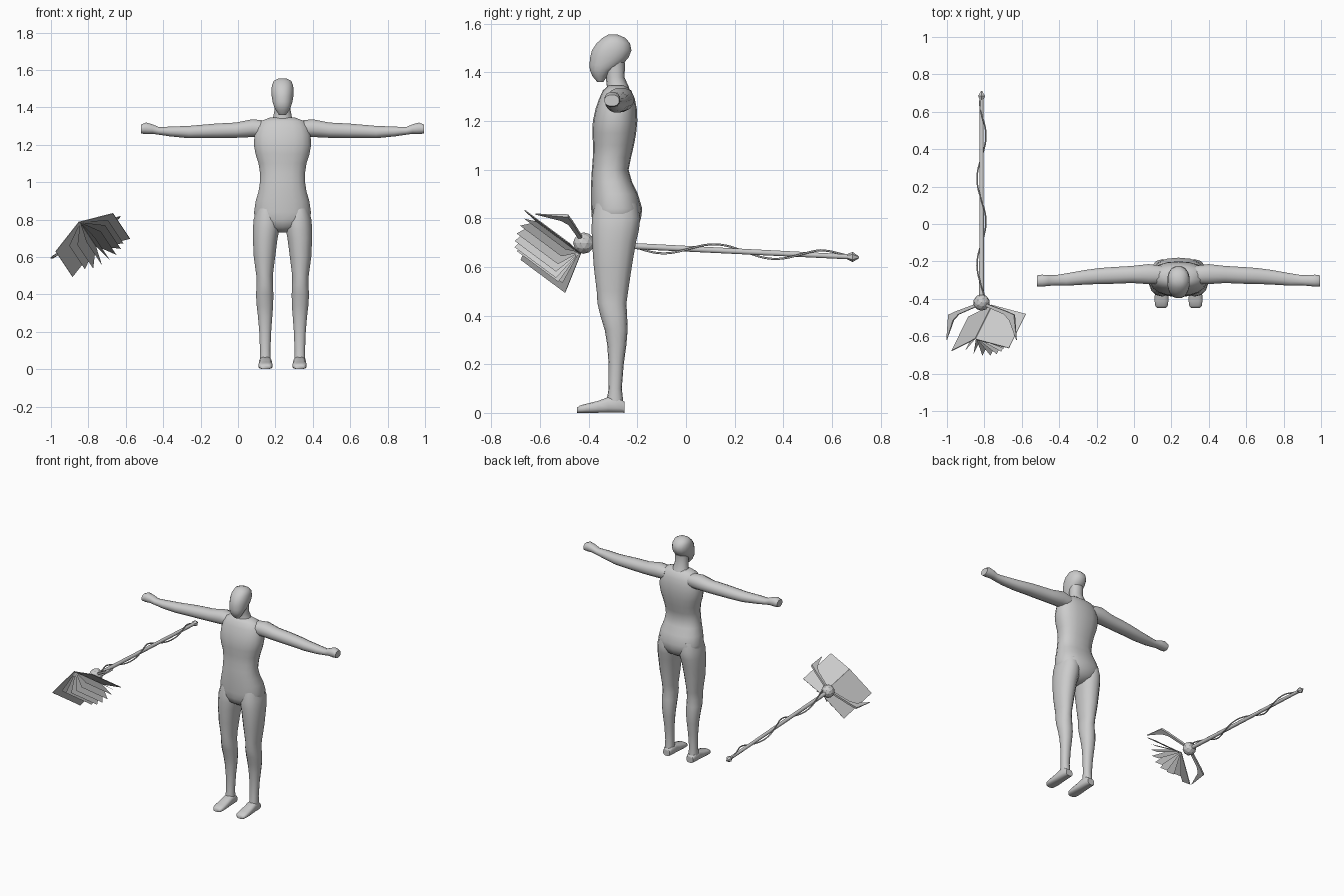
import bpy, bmesh, math
from mathutils import Vector

grey = bpy.data.materials.new("light_grey")
grey.diffuse_color = (0.6, 0.6, 0.6, 1)
CX = 0.238  # centre line of the figure


def make(name, bm, smooth=True):
    bmesh.ops.recalc_face_normals(bm, faces=bm.faces)
    me = bpy.data.meshes.new(name)
    bm.to_mesh(me)
    bm.free()
    me.materials.append(grey)
    ob = bpy.data.objects.new(name, me)
    bpy.context.collection.objects.link(ob)
    if smooth:
        bpy.ops.object.select_all(action='DESELECT')
        ob.select_set(True)
        bpy.context.view_layer.objects.active = ob
        bpy.ops.object.shade_smooth_by_angle(angle=math.radians(50))
    return ob


def loft(name, rings, n=14, power=2.2, smooth=True):
    """rings: (centre, half axis a, half axis b) as vectors"""
    bm = bmesh.new()
    loops = []
    for c, a, b in rings:
        c, a, b = Vector(c), Vector(a), Vector(b)
        vs = []
        for i in range(n):
            t = 2 * math.pi * (i + 0.5) / n
            k = [math.copysign(abs(f) ** (2 / power), f) for f in (math.cos(t), math.sin(t))]
            vs.append(bm.verts.new(c + a * k[0] + b * k[1]))
        loops.append(vs)
    for p, q in zip(loops, loops[1:]):
        for i in range(n):
            j = (i + 1) % n
            bm.faces.new((p[i], p[j], q[j], q[i]))
    bm.faces.new(loops[0])
    bm.faces.new(loops[-1])
    return make(name, bm, smooth)


def upright(name, rows, x=CX, **kw):
    """rows: (z, half width, y front, y back)"""
    return loft(name, [((x, (f + b) / 2, z), (w, 0, 0), (0, (b - f) / 2, 0))
                       for z, w, f, b in rows], **kw)


# torso and pelvis
upright("torso", [
    (0.73, 0.03, -0.33, -0.25), (0.76, 0.10, -0.375, -0.20), (0.80, 0.150, -0.387, -0.185),
    (0.84, 0.154, -0.39, -0.180), (0.90, 0.145, -0.39, -0.198), (0.95, 0.130, -0.39, -0.222),
    (1.00, 0.122, -0.387, -0.236), (1.05, 0.122, -0.383, -0.226), (1.10, 0.130, -0.382, -0.214),
    (1.15, 0.146, -0.385, -0.205), (1.20, 0.155, -0.383, -0.200), (1.25, 0.152, -0.372, -0.202),
    (1.29, 0.142, -0.358, -0.210), (1.325, 0.12, -0.342, -0.225), (1.345, 0.07, -0.32, -0.25)],
    n=18, power=2.35)

# neck and head
upright("neck", [(1.30, 0.07, -0.34, -0.225), (1.34, 0.053, -0.325, -0.235),
                 (1.38, 0.045, -0.33, -0.253), (1.44, 0.045, -0.34, -0.25)])
upright("head", [
    (1.36, 0.018, -0.365, -0.340), (1.385, 0.037, -0.386, -0.322), (1.41, 0.048, -0.396, -0.295),
    (1.43, 0.054, -0.398, -0.262), (1.46, 0.059, -0.396, -0.235), (1.49, 0.061, -0.388, -0.223),
    (1.52, 0.057, -0.368, -0.229), (1.542, 0.047, -0.343, -0.250), (1.555, 0.020, -0.320, -0.28)], n=16)

# (z, inner offset, outer offset, y front, y back)
LEG = [(0.86, 0.03, 0.14, -0.375, -0.20), (0.80, 0.012, 0.156, -0.387, -0.188),
       (0.75, 0.015, 0.160, -0.388, -0.194), (0.70, 0.025, 0.160, -0.386, -0.206),
       (0.60, 0.038, 0.155, -0.379, -0.223), (0.50, 0.051, 0.141, -0.367, -0.238),
       (0.45, 0.050, 0.139, -0.364, -0.245), (0.40, 0.048, 0.143, -0.352, -0.242),
       (0.34, 0.049, 0.139, -0.334, -0.240), (0.28, 0.054, 0.132, -0.324, -0.245),
       (0.20, 0.060, 0.125, -0.318, -0.256), (0.10, 0.064, 0.121, -0.318, -0.264),
       (0.03, 0.062, 0.123, -0.330, -0.256)]
# (y, height, half width)
FOOT = [(-0.252, 0.045, 0.026), (-0.275, 0.065, 0.032), (-0.32, 0.066, 0.034),
        (-0.36, 0.050, 0.036), (-0.41, 0.038, 0.038), (-0.438, 0.030, 0.034), (-0.449, 0.02, 0.024)]
# (offset, z, half height, y, half depth)
ARM = [(0.09, 1.285, 0.045, -0.272, 0.050), (0.16, 1.289, 0.049, -0.268, 0.055),
       (0.25, 1.278, 0.042, -0.270, 0.047), (0.35, 1.275, 0.040, -0.275, 0.046),
       (0.42, 1.272, 0.037, -0.278, 0.044), (0.50, 1.268, 0.034, -0.285, 0.040),
       (0.60, 1.271, 0.027, -0.297, 0.034), (0.66, 1.274, 0.021, -0.301, 0.028),
       (0.695, 1.284, 0.026, -0.302, 0.030), (0.73, 1.288, 0.032, -0.303, 0.033),
       (0.757, 1.284, 0.024, -0.305, 0.031)]

for side, s in (("left", 1), ("right", -1)):
    loft(side + "_leg", [((CX + s * (i + o) / 2, (f + b) / 2, z), ((o - i) / 2, 0, 0),
                          (0, (b - f) / 2, 0)) for z, i, o, f, b in LEG])
    loft(side + "_foot", [((CX + s * 0.091, y, h / 2), (w, 0, 0), (0, 0, h / 2))
                          for y, h, w in FOOT], n=12, power=3)
    loft(side + "_arm", [((CX + s * d, y, z), (0, hy, 0), (0, 0, hz))
                         for d, z, hz, y, hy in ARM], n=12)

# staff shaft with pointed pommel
SX = -0.815
def axis_z(y):
    return 0.675 - 0.05 * y

def shaft(name, rows, n, smooth):
    loft(name, [((SX, y, axis_z(y)), (r, 0, 0), (0, 0, r)) for y, r in rows], n, 2, smooth)

shaft("staff_shaft", [(-0.42, 0.014), (0.69, 0.011)], 8, True)
shaft("staff_pommel", [(0.66, 0.010), (0.685, 0.021), (0.712, 0.003)], 6, False)

# vine winding around the shaft
vine = []
for i in range(61):
    y = -0.40 + 1.06 * i / 60
    t = 2 * math.pi * (y - 0.012) / 0.46
    r = 0.024 if y < 0.55 else 0.024 - 0.12 * (y - 0.55)
    vine.append(((SX + r * math.cos(t), y, axis_z(y) + r * math.sin(t)),
                 (0.0045, 0, 0), (0, 0, 0.0045)))
loft("vine", vine, 5, 2)

# ball at the staff head
bm = bmesh.new()
bmesh.ops.create_icosphere(bm, subdivisions=2, radius=0.044)
bmesh.ops.translate(bm, verts=bm.verts, vec=(SX, -0.42, 0.698))
make("staff_ball", bm, False)

# two bent claws on the tilted axis
U = Vector((0.857, 0, 0.515))
W = Vector((-0.515, 0, 0.857))
hub = Vector((SX, 0, 0.705))
for side, s in (("upper", 1), ("lower", -1)):
    rows = [(0.02, -0.43, 0.010), (0.15, -0.475, 0.014), (0.19, -0.50, 0.026), (0.218, -0.62, 0.002)]
    loft(side + "_claw", [(hub + U * s * u + Vector((0, y, 0)), (U * s + Vector((0, 1, 0))) * r * 0.8,
                           W * min(r, 0.010)) for u, y, r in rows], 4, 2, False)

# open book: covers and fanned leaves hinged on a slanted spine
near, far = Vector((-0.757, -0.433, 0.655)), Vector((-0.847, -0.615, 0.79))
V = (near - far).normalized()
N = V.cross(U).normalized()

def leaf(name, angle, length, inset, thick=0.0):
    a = math.radians(angle)
    d = (U * math.cos(a) + N * math.sin(a)) * length
    p, q = near - V * inset, far + V * inset
    bm = bmesh.new()
    bm.faces.new([bm.verts.new(c) for c in (p, q, q + d, p + d)])
    ob = make(name, bm, False)
    if thick:
        ob.modifiers.new("thickness", 'SOLIDIFY').thickness = thick

leaf("cover_right", 22, 0.19, 0, 0.004)
leaf("cover_left", 153, 0.215, 0, 0.004)
for i, ang in enumerate((33, 46, 62, 80, 100, 120, 138)):
    leaf("page_%d" % (i + 1), ang, 0.175 - 0.03 * math.sin(math.radians(ang)), 0.008)
